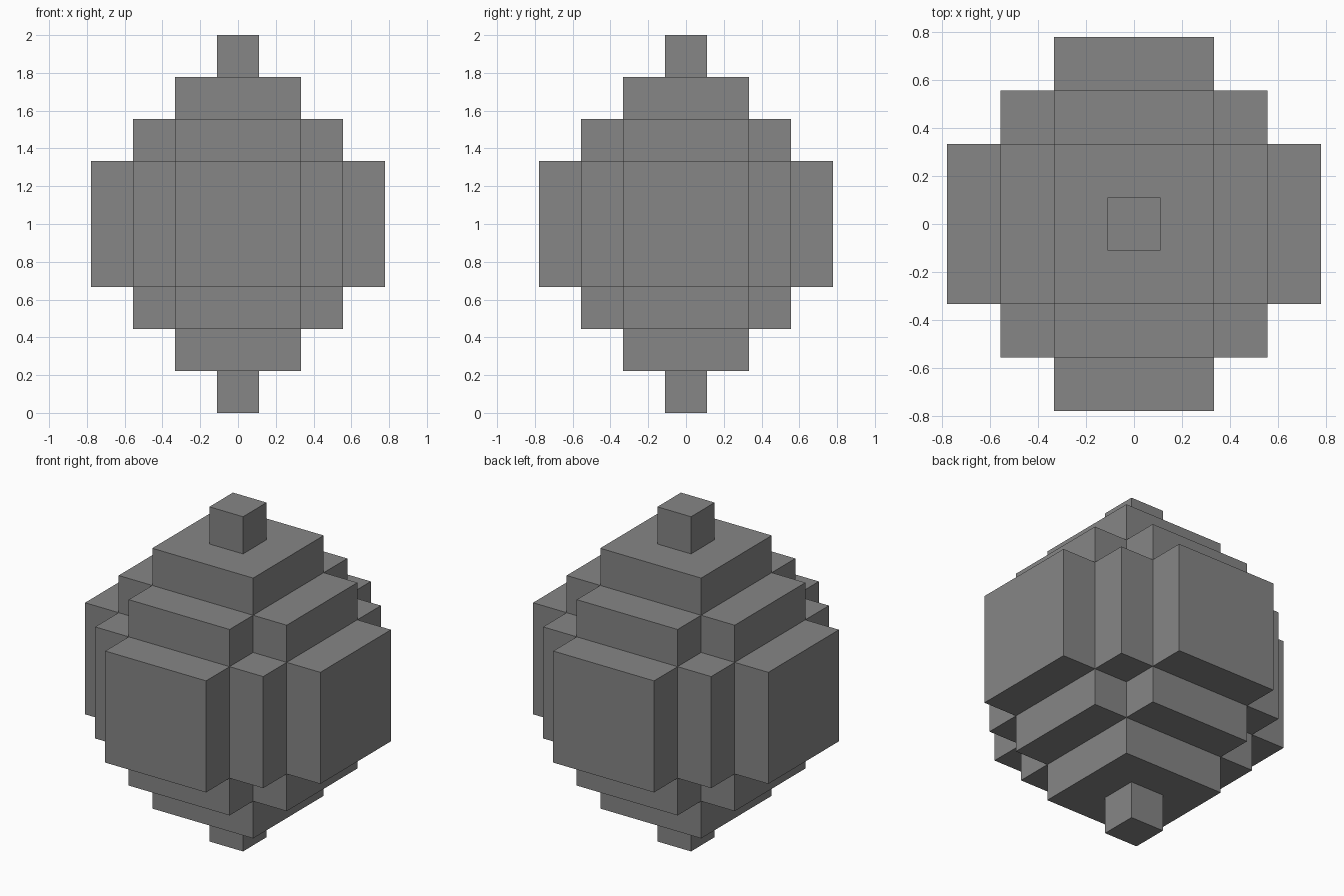
import bpy
import bmesh
import math
from itertools import product
from mathutils import Vector

cube = bpy.data.objects.get("Cube")
if cube:
    bpy.data.objects.remove(cube, do_unlink=True)

UNIT = 2 / 9          # edge length of one block
RADIUS_SQ = 11        # squared radius of the blocky ball, in blocks

grey = bpy.data.materials.new("mid_grey")
grey.use_nodes = True
colour = (0.24, 0.24, 0.24, 1)
grey.diffuse_color = colour
grey.node_tree.nodes["Principled BSDF"].inputs["Base Color"].default_value = colour


def is_solid(cell):
    """Blocky ball, plus one tip block above and below."""
    x, y, z = cell
    is_tip = x == 0 and y == 0 and abs(z) == 4
    return is_tip or x * x + y * y + z * z <= RADIUS_SQ


def add_side(bm, cell, axis, sign):
    """Add the square on one side of a block, wound to face outwards."""
    normal, u = Vector(), Vector()
    normal[axis] = sign
    u[(axis + 1) % 3] = 1
    v = normal.cross(u)
    middle = Vector(cell) + normal / 2
    corners = [middle + (u * a + v * b) / 2
               for a, b in ((-1, -1), (1, -1), (1, 1), (-1, 1))]
    bm.faces.new([bm.verts.new(c * UNIT + Vector((0, 0, 1))) for c in corners])


# Stepped body: only the exposed block sides, merged into large flat faces
bm = bmesh.new()
for cell in product(range(-4, 5), repeat=3):
    if not is_solid(cell):
        continue
    for axis, sign in product(range(3), (-1, 1)):
        neighbour = list(cell)
        neighbour[axis] += sign
        if not is_solid(neighbour):
            add_side(bm, cell, axis, sign)
bmesh.ops.remove_doubles(bm, verts=bm.verts[:], dist=0.001)
bmesh.ops.dissolve_limit(bm, angle_limit=math.radians(1),
                         verts=bm.verts[:], edges=bm.edges[:])

mesh = bpy.data.meshes.new("stepped_body")
bm.to_mesh(mesh)
bm.free()
mesh.materials.append(grey)
body = bpy.data.objects.new("stepped_body", mesh)
bpy.context.collection.objects.link(body)
